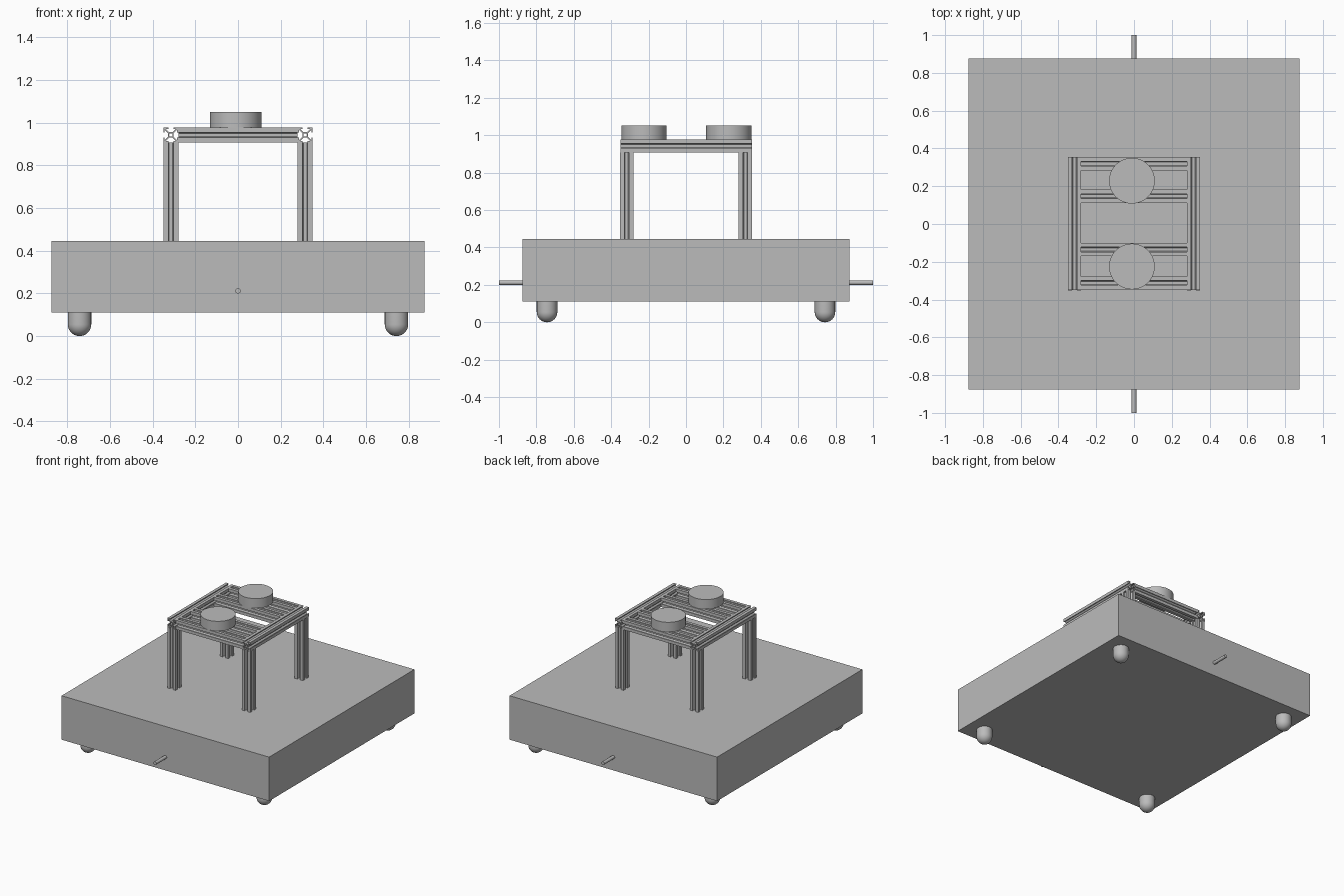
import bpy, bmesh, math
from mathutils import Matrix, Vector

old = bpy.data.objects.get("Cube")
if old:
    bpy.data.objects.remove(old, do_unlink=True)

grey = bpy.data.materials.new("plain grey")
grey.use_nodes = True
colour = (0.5, 0.5, 0.5, 1)
grey.diffuse_color = colour
grey.node_tree.nodes["Principled BSDF"].inputs["Base Color"].default_value = colour


def add_object(name, mesh, matrix=Matrix()):
    obj = bpy.data.objects.new(name, mesh)
    obj.matrix_world = matrix
    bpy.context.scene.collection.objects.link(obj)
    if not mesh.materials:
        mesh.materials.append(grey)
    return obj


def finish(name, bm, smooth=False):
    bmesh.ops.recalc_face_normals(bm, faces=bm.faces)
    if smooth:
        for f in bm.faces:
            f.smooth = True
        for e in bm.edges:
            if len(e.link_faces) == 2 and e.calc_face_angle(0) > math.radians(35):
                e.smooth = False
    mesh = bpy.data.meshes.new(name)
    bm.to_mesh(mesh)
    bm.free()
    return add_object(name, mesh)


def lathe(name, profile, centre, axis="Z", steps=48):
    """Spin (radius, height) points about an axis through centre."""
    bm = bmesh.new()
    verts = [bm.verts.new((r, 0, z)) for r, z in profile]
    edges = [bm.edges.new(pair) for pair in zip(verts, verts[1:])]
    bmesh.ops.spin(bm, geom=verts + edges, cent=(0, 0, 0), axis=(0, 0, 1),
                   angle=math.tau, steps=steps)
    bmesh.ops.remove_doubles(bm, verts=bm.verts, dist=1e-5)
    turn = Matrix.Rotation(math.pi / 2, 4, "X") if axis == "Y" else Matrix()
    bm.transform(Matrix.Translation(centre) @ turn)
    return finish(name, bm, smooth=True)


def rod(name, radius, length, centre, axis="Z"):
    h = length / 2
    return lathe(name, [(0, -h), (radius, -h), (radius, h), (0, h)], centre, axis)


# Slotted extrusion section: one eighth, mirrored and turned four times
HALF = 0.035
eighth = [(0.013, 0), (0.013, 0.008), (0.029, 0.024), (0.029, 0.012), (HALF, 0.012)]
quarter = eighth + [(HALF, HALF)] + [(y, x) for x, y in reversed(eighth[1:])]
section = [Matrix.Rotation(k * math.pi / 2, 2) @ Vector(p)
           for k in range(4) for p in quarter]
bore = [(0.008 * math.cos(k * math.tau / 24), 0.008 * math.sin(k * math.tau / 24))
        for k in range(24)]


def extrusion(name, length, centre, axis):
    curve = bpy.data.curves.new(name, "CURVE")
    curve.dimensions = "2D"
    curve.fill_mode = "BOTH"
    curve.extrude = length / 2
    for loop in (section, bore):
        spline = curve.splines.new("POLY")
        spline.points.add(len(loop) - 1)
        for point, (x, y) in zip(spline.points, loop):
            point.co = (x, y, 0, 1)
        spline.use_cyclic_u = True
    temp = bpy.data.objects.new(name + "_outline", curve)
    mesh = bpy.data.meshes.new_from_object(temp)
    bpy.data.objects.remove(temp)
    bpy.data.curves.remove(curve)
    mesh.name = name
    bm = bmesh.new()
    bm.from_mesh(mesh)
    bmesh.ops.remove_doubles(bm, verts=bm.verts, dist=1e-5)
    turn = {"X": Matrix.Rotation(math.pi / 2, 4, "Y"),
            "Y": Matrix.Rotation(math.pi / 2, 4, "X"), "Z": Matrix()}[axis]
    bm.transform(Matrix.Translation(centre) @ turn)
    bpy.data.meshes.remove(mesh)
    for f in bm.faces:
        f.smooth = False
    return finish(name, bm)


# Body block
BOTTOM, TOP = 0.11, 0.445
bm = bmesh.new()
bmesh.ops.create_cube(bm, size=1, matrix=Matrix.Translation((0, 0, (BOTTOM + TOP) / 2))
                      @ Matrix.Diagonal((1.75, 1.75, TOP - BOTTOM, 1)))
finish("body_block", bm)

# Rounded feet and frame posts at the four corners
R = 0.055
dome = [(R * math.sin(k * math.pi / 20), R - R * math.cos(k * math.pi / 20))
        for k in range(11)]
RAIL_Z = 0.943
post_height = RAIL_Z - HALF - TOP
for x, side in ((1, "left"), (-1, "right")):
    for y, end in ((-1, "front"), (1, "back")):
        lathe(f"{end}_{side}_foot", dome + [(R, BOTTOM), (0, BOTTOM)],
              (x * 0.743, y * 0.743, 0))
        extrusion(f"{end}_{side}_post", post_height,
                  (x * 0.315, y * 0.317, TOP + post_height / 2), "Z")
    extrusion(f"{side}_rail", 0.704, (x * 0.315, 0.002, RAIL_Z), "Y")

# Cross beams between the rails
for name, y in (("front", -0.312), ("front_inner", -0.135),
                ("back_inner", 0.147), ("back", 0.319)):
    extrusion(f"{name}_cross_beam", 0.56, (0, y, RAIL_Z), "X")

# Round pucks on the frame and pegs on the body
for end, y, puck_y in (("front", -1, -0.225), ("back", 1, 0.229)):
    rod(f"{end}_puck", 0.121, 0.073, (-0.011, puck_y, RAIL_Z + HALF + 0.0365))
    rod(f"{end}_peg", 0.0125, 0.135, (0, y * 0.9325, 0.212), "Y")
